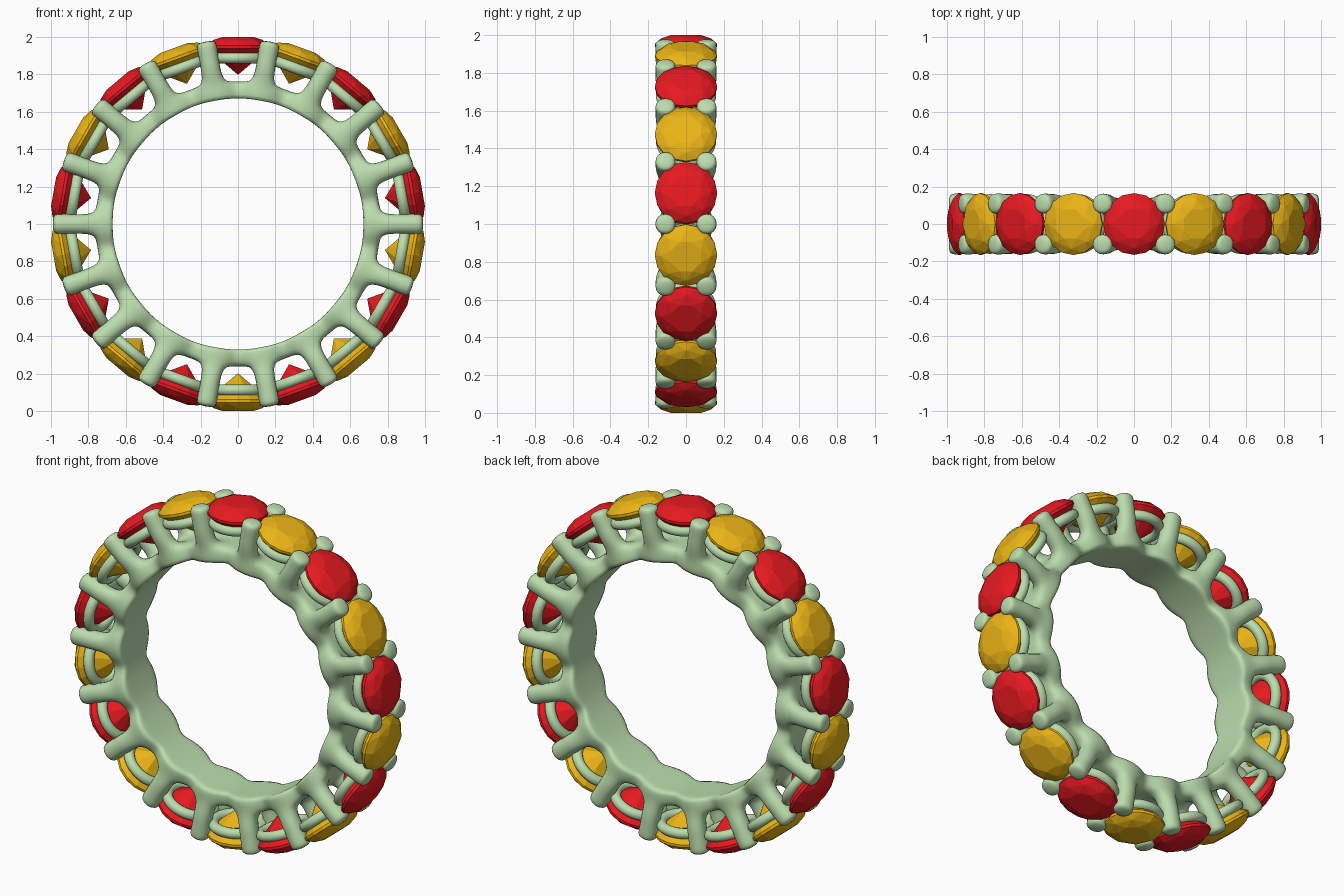
import bpy, bmesh, math
from mathutils import Matrix, Vector

if "Cube" in bpy.data.objects:
    bpy.data.objects.remove(bpy.data.objects["Cube"])

N = 18
STEP = 2 * math.pi / N


def material(name, rgb):
    m = bpy.data.materials.new(name)
    m.diffuse_color = (*rgb, 1)
    m.use_nodes = True
    m.node_tree.nodes["Principled BSDF"].inputs["Base Color"].default_value = m.diffuse_color
    return m


GREEN = material("pale_green", (0.50, 0.72, 0.42))
RED = material("red", (0.80, 0.01, 0.015))
GOLD = material("gold", (0.83, 0.46, 0.008))


def make(name, bm, mat):
    bmesh.ops.recalc_face_normals(bm, faces=bm.faces)
    me = bpy.data.meshes.new(name)
    bm.to_mesh(me)
    bm.free()
    me.materials.append(mat)
    ob = bpy.data.objects.new(name, me)
    bpy.context.collection.objects.link(ob)
    return ob


def polar(r, a, y):
    return Vector((r * math.sin(a), y, 1 + r * math.cos(a)))


# Band with scalloped edges and paired prongs, as one smoothed cage
bm = bmesh.new()
cols = []
for i in range(N):
    for off, half in ((0, 0.09), (10 - 4.6, 0.145), (10 + 4.6, 0.145)):
        cols.append((i * STEP + math.radians(off), half))
grid = {}
for c, (a, half) in enumerate(cols):
    for k, y in enumerate((-half, -half * 0.36, half * 0.36, half)):
        grid[c, k, 0] = bm.verts.new(polar(0.672, a, y))
        grid[c, k, 1] = bm.verts.new(polar(0.762, a, y))
M = len(cols)
crease = bm.edges.layers.float.new("crease_edge")
for c in range(M):
    d = (c + 1) % M
    for k in range(3):
        bm.faces.new([grid[c, k, 0], grid[d, k, 0], grid[d, k + 1, 0], grid[c, k + 1, 0]])
        if c % 3 == 1 and k != 1:
            # prong loops stacked outward from the band
            ac = (cols[c][0] + cols[d][0]) / 2
            s = -1 if k == 0 else 1
            loop = [grid[c, k, 1], grid[d, k, 1], grid[d, k + 1, 1], grid[c, k + 1, 1]]
            for r, w in ((0.835, 0.056), (0.91, 0.056), (0.965, 0.060), (0.993, 0.050)):
                new = [bm.verts.new(polar(r, ac + t * w / r, s * 0.109 + u * w))
                       for t, u in ((-1, -1), (1, -1), (1, 1), (-1, 1))]
                for j in range(4):
                    n = (j + 1) % 4
                    bm.faces.new([loop[j], loop[n], new[n], new[j]])
                loop = new
            bm.faces.new(loop)
        else:
            bm.faces.new([grid[c, k, 1], grid[d, k, 1], grid[d, k + 1, 1], grid[c, k + 1, 1]])
    for k in (0, 3):
        bm.faces.new([grid[c, k, 0], grid[d, k, 0], grid[d, k, 1], grid[c, k, 1]])
        bm.edges.get((grid[c, k, 0], grid[d, k, 0]))[crease] = 0.4
for f in bm.faces:
    f.smooth = True
band = make("band_with_prongs", bm, GREEN)
sub = band.modifiers.new("smooth", 'SUBSURF')
sub.levels = sub.render_levels = 2


# Round seat ring under each stone
def seat_mesh(major=0.131, minor=0.029, nu=36, nv=12):
    bm = bmesh.new()
    v = [[bm.verts.new(((major + minor * math.cos(q)) * math.cos(p),
                        (major + minor * math.cos(q)) * math.sin(p),
                        minor * math.sin(q)))
          for q in (2 * math.pi * j / nv for j in range(nv))]
         for p in (2 * math.pi * i / nu for i in range(nu))]
    for i in range(nu):
        for j in range(nv):
            a, b = (i + 1) % nu, (j + 1) % nv
            bm.faces.new([v[i][j], v[a][j], v[a][b], v[i][b]]).smooth = True
    return bm


# Brilliant-cut stone: hull of table, crown, girdle and culet points
def gem_mesh():
    bm = bmesh.new()
    for rad, z, n, ph in ((0.085, 1.0, 8, 0.5), (0.132, 0.983, 8, 0),
                          (0.165, 0.953, 16, 0), (0.165, 0.938, 16, 0),
                          (0.078, 0.858, 8, 0.5)):
        for i in range(n):
            a = 2 * math.pi * (i + ph) / n
            bm.verts.new((rad * math.cos(a), rad * math.sin(a), z))
    bm.verts.new((0, 0, 0.797))
    bmesh.ops.convex_hull(bm, input=bm.verts)
    bmesh.ops.dissolve_limit(bm, angle_limit=0.01, verts=bm.verts, edges=bm.edges)
    return bm


for i in range(N):
    turn = Matrix.Translation((0, 0, 1)) @ Matrix.Rotation(i * STEP, 4, 'Y')
    bm = gem_mesh()
    bm.transform(turn)
    make(f"stone_{i + 1}", bm, GOLD if i % 2 else RED)
    bm = seat_mesh()
    bm.transform(turn @ Matrix.Translation((0, 0, 0.887)))
    make(f"seat_ring_{i + 1}", bm, GREEN)
